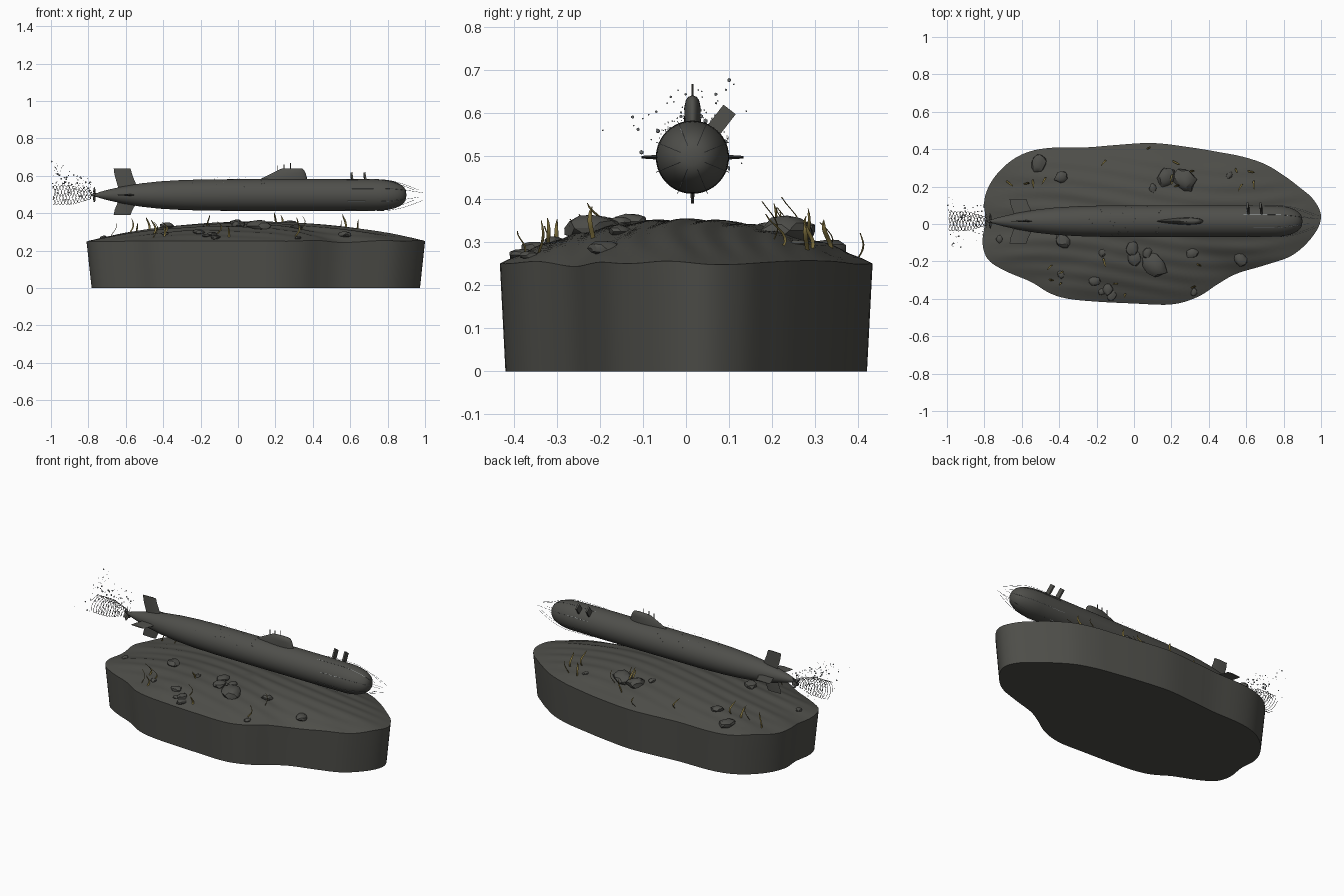
import bpy, bmesh, math, random
from mathutils import Vector, Matrix, noise

if "Cube" in bpy.data.objects:
    bpy.data.objects.remove(bpy.data.objects["Cube"])

random.seed(4)
CY, CZ = 0.015, 0.497      # hull axis


def material(name, rgb):
    m = bpy.data.materials.new(name)
    m.diffuse_color = (*rgb, 1)
    m.use_nodes = True
    m.node_tree.nodes["Principled BSDF"].inputs["Base Color"].default_value = m.diffuse_color
    return m


STONE = material("dark stone", (0.075, 0.075, 0.066))
STREAK = material("pale stone streak", (0.095, 0.095, 0.083))
STEEL = material("dark steel", (0.078, 0.078, 0.070))
ROCK = material("rock grey", (0.078, 0.078, 0.070))
KELP = material("olive kelp", (0.22, 0.17, 0.05))
FOAM = material("pale foam", (0.42, 0.45, 0.47))


def finish(name, bm, mats, angle=35):
    bmesh.ops.recalc_face_normals(bm, faces=bm.faces[:])
    me = bpy.data.meshes.new(name)
    bm.to_mesh(me)
    bm.free()
    for m in mats:
        me.materials.append(m)
    me.shade_smooth()
    me.set_sharp_from_angle(angle=math.radians(angle))
    ob = bpy.data.objects.new(name, me)
    bpy.context.collection.objects.link(ob)
    return ob


def loft(bm, rings):
    """Skin a list of equal closed rings and cap both ends."""
    vs = [[bm.verts.new(p) for p in r] for r in rings]
    n = len(vs[0])
    for a, b in zip(vs, vs[1:]):
        for i in range(n):
            bm.faces.new((a[i], a[(i + 1) % n], b[(i + 1) % n], b[i]))
    bm.faces.new(vs[0])
    bm.faces.new(vs[-1])


def tube(bm, pts, r, sides=4):
    rings = []
    for i, p in enumerate(pts):
        d = (pts[min(i + 1, len(pts) - 1)] - pts[max(i - 1, 0)]).normalized()
        q = d.to_track_quat('Z', 'Y')
        rings.append([p + q @ Vector((r * math.cos(a), r * math.sin(a), 0))
                      for a in (k * math.tau / sides for k in range(sides))])
    loft(bm, rings)


def disc_ring(x, r, n=40):
    return [(x, CY + r * math.cos(k * math.tau / n), CZ + r * math.sin(k * math.tau / n))
            for k in range(n)]


def smooth_loop(pts, steps):
    """Closed Catmull-Rom curve through the points."""
    out, n = [], len(pts)
    for i in range(n):
        a, b, c, d = (Vector(pts[(i + k) % n]) for k in (-1, 0, 1, 2))
        for s in range(steps):
            t = s / steps
            out.append(0.5 * (2 * b + (c - a) * t + (2 * a - 5 * b + 4 * c - d) * t * t
                              + (3 * b - a - 3 * c + d) * t ** 3))
    return out


# ---- seabed slab ----
outline = smooth_loop([
    (1, .04), (.96, .13), (.88, .20), (.80, .26), (.70, .32), (.58, .36), (.45, .385),
    (.30, .41), (.1, .433), (-.1, .422), (-.25, .41), (-.45, .407), (-.58, .38),
    (-.68, .32), (-.76, .23), (-.80, .13), (-.795, .02), (-.81, -.1), (-.78, -.19),
    (-.69, -.25), (-.55, -.31), (-.45, -.37), (-.35, -.40), (-.2, -.415), (0, -.425),
    (.2, -.43), (.34, -.39), (.45, -.32), (.55, -.265), (.7, -.22), (.85, -.165),
    (.96, -.06)], 5)
MID = Vector((0.1, 0))


def edge_z(p):
    return 0.25 + 0.007 * math.sin(p.x * 9 + p.y * 14) * math.cos(p.y * 11)


def ground(x, y):
    """Height of the domed seabed at a point."""
    d = Vector((x, y)) - MID
    if d.length < 1e-4:
        return 0.352
    o = max(outline, key=lambda p: (p - MID).normalized().dot(d.normalized()))
    t = min(1, d.length / (o - MID).length)
    ripple = 0.003 * math.sin(y * 75 + 5 * math.sin(x * 3)) * min(1, 5 * (1 - t))
    return edge_z(o) + (0.352 - edge_z(o)) * (1 - t ** 2.1) + ripple


bm = bmesh.new()
N = len(outline)
rings = []
for h in (0, .04, .08, .12, .16, .2):                       # wall
    s = 0.97 + 0.03 * h / 0.25
    rings.append([((MID.x + (p.x - MID.x) * s), p.y * s, h) for p in outline])
for t in [1 - k / 28 for k in range(28)]:                   # domed top
    ring = []
    for p in outline:
        q = MID + (p - MID) * t
        ring.append((q.x, q.y, ground(q.x, q.y)))
    rings.append(ring)
loft(bm, rings)
# pale streaks rising from the foot of the wall
streak = [max(0, noise.noise(Vector((p.x * 14, p.y * 14, 3)))) * 0.36 for p in outline]
bm.faces.ensure_lookup_table()
for f in bm.faces[:N * 5]:
    c = f.calc_center_median()
    col = f.index % N
    if c.z < 0.015 + streak[col]:
        f.material_index = 1
finish("seabed", bm, [STONE, STREAK], 40)

# ---- rocks ----
bm = bmesh.new()
for x, y, r in [(-.51, .325, .05), (-.39, .25, .037), (.27, .235, .07), (.17, .25, .055),
                (.31, -.155, .033), (.57, -.19, .04), (.11, -.22, .072), (0, -.18, .045),
                (-.01, -.13, .04), (.07, -.155, .03), (-.21, -.305, .032),
                (-.14, -.35, .032), (-.12, -.38, .032), (-.17, -.36, .022),
                (.32, -.365, .022), (-.38, -.09, .045), (-.72, -.08, .022),
                (-.17, -.155, .022), (.1, .19, .025), (.51, .26, .02), (-.39, -.27, .022)]:
    m = (Matrix.Translation((x, y, ground(x, y) + r * 0.1))
         @ Matrix.Rotation(random.random() * 6, 4, 'Z') @ Matrix.Diagonal((1, .8, .45, 1)))
    for v in bmesh.ops.create_icosphere(bm, subdivisions=2, radius=r)['verts']:
        v.co *= 1 + 0.3 * noise.noise(v.co * 1.3 / r + Vector((x, y, 0)) * 40)
        v.co = m @ v.co
finish("rocks", bm, [ROCK], 30)

# ---- kelp blades ----
bm = bmesh.new()
for x, y in [(-.67, .22), (-.58, .215), (-.54, .22), (-.48, .235), (-.16, .33), (.07, .40),
             (.2, .25), (.22, .2), (.3, .28), (.57, .2), (.64, .215), (.55, .28),
             (.62, .28), (.2, .21), (.35, -.22), (-.45, -.23), (-.4, -.33), (-.39, -.26),
             (-.16, -.2), (-.1, -.32), (-.44, -.3), (.31, -.34), (-.05, -.39), (.22, .33)]:
    h, a, z0 = random.uniform(.06, .1), random.random() * 6.28, ground(x, y) - .008
    side = Vector((math.cos(a), math.sin(a), 0))
    lean = Vector((-side.y, side.x, 0)) + side * .6
    rings = []
    for k in range(8):
        t = k / 7
        c = Vector((x, y, z0 + h * t)) + lean * (0.014 * math.sin(t * 4 + a) + .012 * t * t)
        w = 0.0075 * (1 - t) ** .6 * (.5 + t) + .0006
        n = Vector((-side.y, side.x, 0)) * .0015
        rings.append([c + side * w, c + n, c - side * w, c - n])
    loft(bm, rings)
finish("kelp", bm, [KELP])

# ---- hull ----
bm = bmesh.new()
prof = [(-.76, .008), (-.74, .016), (-.70, .027), (-.62, .045), (-.52, .062), (-.42, .073),
        (-.3, .080), (-.15, .084), (.2, .085), (.6, .085), (.74, .084)]
prof += [(.74 + .16 * math.sin(a), .084 * math.cos(a) ** .75)
         for a in (k * math.pi / 24 for k in range(1, 12))] + [(.9, .004)]
loft(bm, [disc_ring(x, r) for x, r in prof])
finish("hull", bm, [STEEL], 50)

# ---- sail with rounded top ----
bm = bmesh.new()
rings = []
for z, x0, x1, w in [(.55, .10, .372, .024), (.585, .125, .37, .024), (.615, .185, .361, .023),
                     (.630, .215, .353, .019), (.637, .23, .345, .012), (.64, .24, .335, .003)]:
    ring = []
    for k in range(32):
        a = k * math.tau / 32
        t = (1 + math.cos(a)) / 2
        ring.append((x0 + (x1 - x0) * t, CY + w * math.sin(a) * (.35 + .75 * t), z))
    rings.append(ring)
loft(bm, rings)
finish("sail", bm, [STEEL], 45)

# ---- masts ----
bm = bmesh.new()
for x, top in [(.21, .655), (.245, .66), (.28, .667)]:
    tube(bm, [Vector((x, CY, .60)), Vector((x, CY, top))], .0025, 8)
finish("masts", bm, [STEEL])

# ---- four stern fins, swept and tapered ----
bm = bmesh.new()
for k, span in enumerate((.118, .143, .118, .108)):
    rot = Matrix.Translation((0, CY, CZ)) @ Matrix.Rotation(k * math.pi / 2, 4, 'X')
    rings = []
    for r, xa, xb, w in [(.02, -.635, -.53, .006), (span * .75, -.66, -.565, .005),
                         (span, -.665, -.575, .003)]:
        m = xb - (xb - xa) * .3
        rings.append([rot @ Vector(p) for p in
                      [(xa, r, 0), (m, r, w), (xb, r, 0), (m, r, -w)]])
    loft(bm, rings)
finish("stern_fins", bm, [STEEL])

# ---- propeller: hub and seven twisted blades ----
bm = bmesh.new()
loft(bm, [disc_ring(x, r, 16) for x, r in [(-.785, .003), (-.775, .009), (-.75, .012)]])
for k in range(7):
    rot = Matrix.Translation((-.768, CY, CZ)) @ Matrix.Rotation(k * math.tau / 7, 4, 'X')
    rings = []
    for r, w, tw in [(.006, .005, .9), (.022, .010, .7), (.036, .008, .5), (.042, .002, .4)]:
        c, s = math.cos(tw) * w, math.sin(tw) * w
        rings.append([rot @ Vector(p) for p in
                      [(-s, c, r), (.001, 0, r), (s, -c, r), (-.001, 0, r)]])
    loft(bm, rings)
finish("propeller", bm, [STEEL])

# ---- two open hatch doors on the shoulder ----
bm = bmesh.new()
for x in (.61, .68):
    m = (Matrix.Translation((x, .082, .583)) @ Matrix.Rotation(-.66, 4, 'X')
         @ Matrix.Rotation(-.12, 4, 'Y') @ Matrix.Diagonal((.01, .036, .062, 1)))
    bmesh.ops.create_cube(bm, size=1, matrix=m)
finish("hatch_doors", bm, [STEEL])

# ---- flow lines around the bow ----
bm = bmesh.new()
for k in range(8):
    a = (k + .5) * math.tau / 8
    end = .99 - .05 * (k % 3) / 2
    pts = []
    for i in range(15):
        t = i / 14
        r = .03 + .064 * math.sin(min(1, t * 1.7) * math.pi / 2) - .006 * t
        pts.append(Vector((end - t * .38, CY + r * math.cos(a), CZ + r * math.sin(a))))
    tube(bm, pts, .0009)
finish("bow_flow_lines", bm, [FOAM])

# ---- spiral wake ----
bm = bmesh.new()
for k in range(5):
    pts = []
    for i in range(70):
        t = i / 69
        a, r = k * math.tau / 5 + t * 15, .022 + .03 * min(1, t * 2)
        pts.append(Vector((-.785 - .205 * t, CY + r * math.cos(a), CZ + r * math.sin(a))))
    tube(bm, pts, .0012)
finish("spiral_wake", bm, [STEEL])

# ---- bubbles in the wake and along the hull ----
bm = bmesh.new()
for k in range(130):
    t = random.random()
    p = (-.77 - .222 * t, CY + random.gauss(0, .03 + .035 * t), CZ + .01 + random.uniform(-.04, .06 + .12 * t))
    r = random.choice((.002, .002, .003, .004, .0055))
    bmesh.ops.create_icosphere(bm, subdivisions=1, radius=r, matrix=Matrix.Translation(p))
for k in range(40):
    a, r = random.uniform(.5, 2.64), random.uniform(.086, .105)
    p = (random.uniform(-.25, .15), CY + r * math.cos(a), CZ + r * math.sin(a))
    bmesh.ops.create_icosphere(bm, subdivisions=1, radius=.0015, matrix=Matrix.Translation(p))
bmesh.ops.create_icosphere(bm, subdivisions=1, radius=.005, matrix=Matrix.Translation((-.995, .10, .676)))
finish("bubbles", bm, [FOAM])
